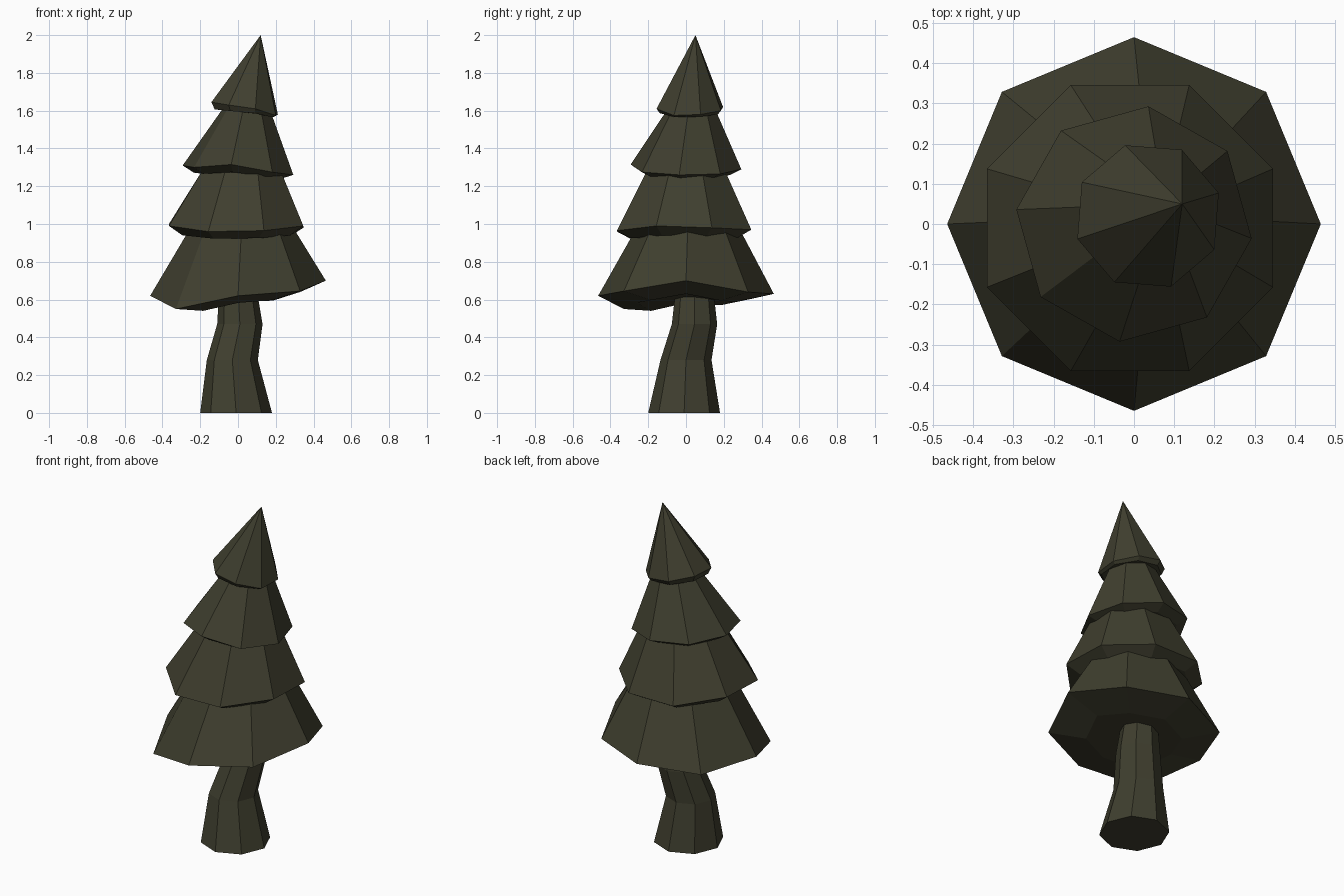
import bpy, bmesh
from math import cos, sin, radians

SIDES = 8
cube = bpy.data.objects.get("Cube")
if cube:
    bpy.data.objects.remove(cube, do_unlink=True)

# Single dark olive colour for the whole tree
olive = bpy.data.materials.new("dark_olive")
olive.use_nodes = True
colour = (0.05, 0.049, 0.028, 1)
olive.diffuse_color = colour
olive.node_tree.nodes["Principled BSDF"].inputs["Base Color"].default_value = colour


def ring(centre, radius, start, heights):
    """One eight-sided loop of points with its own height at each corner."""
    points = []
    for i, z in enumerate(heights):
        angle = radians(start) + radians(360 / SIDES) * i
        points.append((centre[0] + radius * cos(angle),
                       centre[1] + radius * sin(angle), z))
    return points


def loft(name, rings):
    """Skin the loops from bottom to top and close both ends."""
    bm = bmesh.new()
    loops = [[bm.verts.new(p) for p in points] for points in rings]
    for low, high in zip(loops, loops[1:]):
        for i in range(SIDES):
            j = (i + 1) % SIDES
            bm.faces.new((low[i], low[j], high[j], high[i]))
    bm.faces.new(loops[0][::-1])
    bm.faces.new(loops[-1])
    bmesh.ops.remove_doubles(bm, verts=bm.verts, dist=0.0005)
    bmesh.ops.recalc_face_normals(bm, faces=bm.faces)
    mesh = bpy.data.meshes.new(name)
    bm.to_mesh(mesh)
    bm.free()
    mesh.materials.append(olive)
    obj = bpy.data.objects.new(name, mesh)
    bpy.context.collection.objects.link(obj)
    return obj


def tier(name, centre, radius, start, rim, drop, inset, top, top_radius):
    """Branch skirt: tucked underside, wavy rim, then a taper to the top."""
    mean = sum(rim) / SIDES
    under = [mean + 0.6 * (z - mean) - drop for z in rim]
    loft(name, [ring(centre, radius * inset, start, under),
                ring(centre, radius, start, rim),
                ring(top, top_radius, start, [top[2]] * SIDES)])


# Crooked trunk
sections = [((-0.01, -0.01), 0.19, 0), ((-0.03, 0), 0.135, 0.28),
            ((0.01, 0.045), 0.12, 0.47), ((0, 0.045), 0.1, 0.65)]
loft("trunk", [ring(c, r, 0, [z] * SIDES) for c, r, z in sections])

# Four overlapping branch tiers
tier("bottom_branches", (0, 0), 0.465, 0,
     (0.7, 0.64, 0.63, 0.6, 0.62, 0.55, 0.62, 0.645),
     drop=0.04, inset=0.56, top=(0.02, 0.01, 1.0), top_radius=0.26)
tier("lower_branches", (-0.01, -0.01), 0.385, 22.5,
     (0.98, 0.97, 0.97, 1.0, 0.99, 0.96, 0.965, 0.99),
     drop=0.045, inset=0.8, top=(0.02, 0, 1.3), top_radius=0.215)
tier("upper_branches", (0, 0), 0.295, -7,
     (1.26, 1.265, 1.29, 1.3, 1.31, 1.3, 1.315, 1.275),
     drop=0.03, inset=0.8, top=(0.045, 0.03, 1.62), top_radius=0.12)
tier("treetop", (0.035, 0.02), 0.185, 18,
     (1.58, 1.6, 1.62, 1.645, 1.645, 1.63, 1.61, 1.575),
     drop=0.025, inset=0.9, top=(0.12, 0.05, 2.0), top_radius=0)
